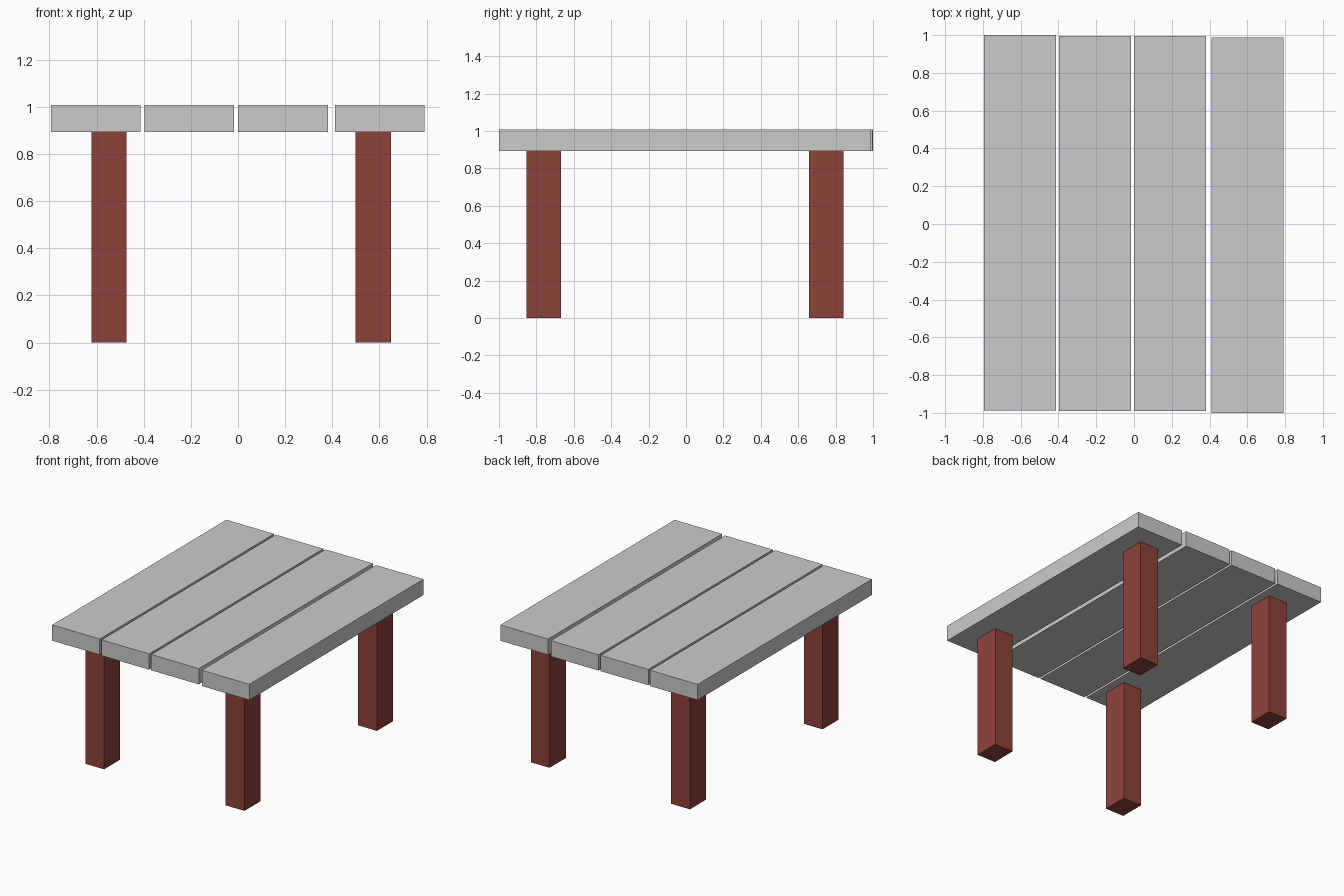
import bpy

if "Cube" in bpy.data.objects:
    bpy.data.objects.remove(bpy.data.objects["Cube"])

def material(name, rgb):
    m = bpy.data.materials.new(name)
    m.diffuse_color = (*rgb, 1.0)
    m.use_nodes = True
    m.node_tree.nodes["Principled BSDF"].inputs["Base Color"].default_value = m.diffuse_color
    return m

GREY = material("grey planks", (0.60, 0.60, 0.60))
BROWN = material("red brown legs", (0.27, 0.054, 0.042))

def box(name, x, y, z, mat):
    """Box from (min, max) ranges on each axis."""
    mid = [(a + b) / 2 for a, b in (x, y, z)]
    bpy.ops.mesh.primitive_cube_add(size=1, location=mid)
    ob = bpy.context.object
    ob.name = name
    ob.scale = [b - a for a, b in (x, y, z)]
    bpy.ops.object.transform_apply(location=False, rotation=False, scale=True)
    ob.data.materials.append(mat)
    return ob

TOP, UNDER = 1.008, 0.894
WIDTH, LENGTH = 0.38, 1.987

# Table top: four planks, slightly uneven in spacing and end position
planks = [(-0.793, 1.0), (-0.396, 0.996), (0.001, 0.996), (0.411, 0.987)]
for i, (x0, y1) in enumerate(planks, 1):
    box(f"plank_{i}", (x0, x0 + WIDTH), (y1 - LENGTH, y1), (UNDER, TOP), GREY)

# Four square-cut legs
for side, x in (("left", (-0.622, -0.472)), ("right", (0.499, 0.649))):
    for end, y in (("front", (-0.853, -0.669)), ("back", (0.658, 0.843))):
        box(f"{end}_{side}_leg", x, y, (0.0, UNDER), BROWN)
